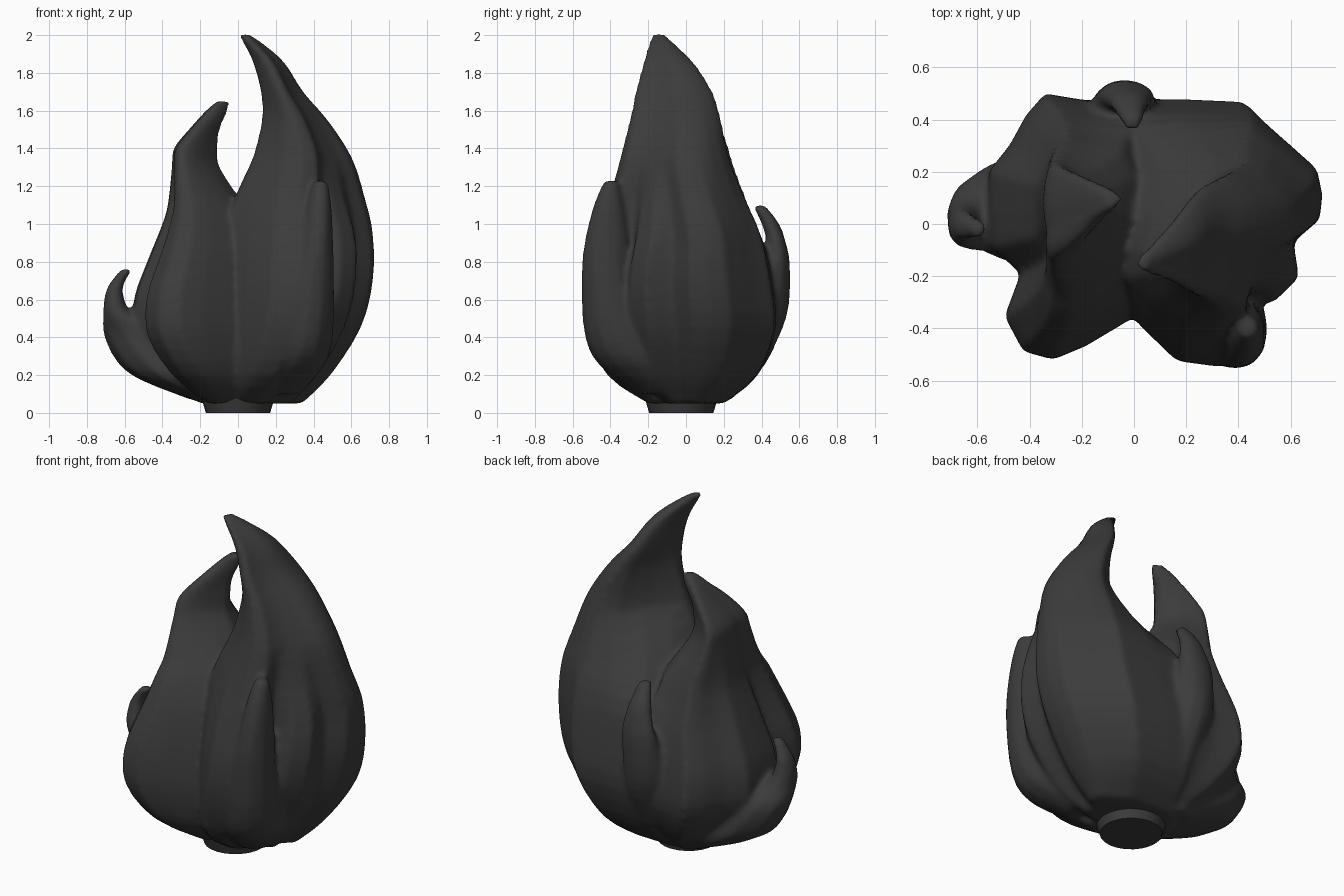
import bpy, bmesh, math

charcoal = bpy.data.materials.new("charcoal")
charcoal.diffuse_color = (0.045, 0.045, 0.045, 1)


def normalise(points):
    xs, ys = [p[0] for p in points], [p[1] for p in points]
    cx, cy = (min(xs) + max(xs)) / 2, (min(ys) + max(ys)) / 2
    hx, hy = (max(xs) - min(xs)) / 2, (max(ys) - min(ys)) / 2
    return [((x - cx) / hx, (y - cy) / hy) for x, y in points]


def spline(a, b, c, d, t):
    return [0.5 * (2 * q + (r - p) * t + (2 * p - 5 * q + 4 * r - s) * t * t
            + (3 * q - p - 3 * r + s) * t ** 3) for p, q, r, s in zip(a, b, c, d)]


def tongue(bm, sections, low, high, z_blend=(0.9, 1.35)):
    """Loft sections (z, x0, x1, y0, y1), changing from the low to the high outline."""
    low, high = normalise(low), normalise(high)
    rows, n = [], len(sections)
    for i in range(n - 1):
        near = [sections[min(max(i + k, 0), n - 1)] for k in (-1, 0, 1, 2)]
        rows += [spline(*near, t / 3) for t in range(3)]
    rows.append(sections[-1])
    rings = []
    for z, x0, x1, y0, y1 in rows:
        f = min(max((z - z_blend[0]) / (z_blend[1] - z_blend[0]), 0), 1)
        ring = []
        for (ax, ay), (bx, by) in zip(low, high):
            u, v = ax + (bx - ax) * f, ay + (by - ay) * f
            ring.append(bm.verts.new(((x0 + x1) / 2 + u * (x1 - x0) / 2,
                                      (y0 + y1) / 2 + v * (y1 - y0) / 2, z)))
        rings.append(ring)
    faces = [bm.faces.new(rings[0][::-1]), bm.faces.new(rings[-1])]
    m = len(low)
    for a, b in zip(rings, rings[1:]):
        for i in range(m):
            j = (i + 1) % m
            faces.append(bm.faces.new((a[i], a[j], b[j], b[i])))
    bmesh.ops.recalc_face_normals(bm, faces=faces)


circle = [(math.cos(k * math.pi / 6), math.sin(k * math.pi / 6)) for k in range(12)]
bm = bmesh.new()

# Tall right tongue: lobed below, three-cornered above
tongue(bm, [(.05, -.12, .34, -.2, .2), (.2, -.1, .49, -.42, .38), (.45, -.08, .65, -.53, .475),
            (.7, -.06, .715, -.54, .455), (.95, -.05, .715, -.47, .4), (1.13, -.02, .675, -.41, .32),
            (1.35, .075, .605, -.35, .23), (1.55, .125, .475, -.3, .19), (1.7, .12, .345, -.27, .145),
            (1.85, .08, .25, -.23, .05), (1.95, .03, .14, -.2, -.05), (2.005, 0, .06, -.18, -.11)],
       [(-.06, -.26), (.05, -.39), (.18, -.51), (.33, -.53), (.43, -.43), (.41, -.29), (.53, -.29),
        (.62, -.2), (.6, -.06), (.7, .03), (.71, .13), (.69, .23), (.59, .32), (.51, .39),
        (.44, .46), (.2, .47), (0, .47), (-.06, .3), (-.06, -.1)],
       [(-.95, -.4), (-.7, -.65), (-.35, -.9), (0, -1), (.3, -.9), (.36, -.68), (.45, -.5),
        (.58, -.34), (.74, -.15), (.92, 0), (1, .2), (.97, .45), (.85, .65), (.6, .87),
        (.3, 1), (-.05, .85), (-.4, .5), (-.75, .1), (-1, -.2)])

# Shorter left tongue
tongue(bm, [(.05, -.2, .12, -.2, .2), (.2, -.4, .1, -.41, .38), (.4, -.54, .08, -.51, .49),
            (.6, -.55, .06, -.51, .49), (.8, -.48, .05, -.45, .44), (1.0, -.4, .03, -.36, .37),
            (1.11, -.37, .02, -.28, .33), (1.3, -.35, -.095, -.17, .26), (1.4, -.34, -.105, -.13, .23),
            (1.5, -.26, -.095, -.07, .2), (1.6, -.17, -.05, .02, .16), (1.65, -.11, -.045, .05, .13)],
       [(.05, -.27), (-.05, -.36), (-.2, -.45), (-.32, -.5), (-.43, -.47), (-.5, -.34),
        (-.44, -.18), (-.55, -.08), (-.56, .05), (-.56, .2), (-.48, .3), (-.42, .41),
        (-.35, .49), (-.2, .465), (0, .47), (.05, .3), (.05, -.1)],
       [(.6, -.35), (.3, -.6), (-.1, -.85), (-.5, -1), (-.8, -.95), (-.92, -.7), (-.9, -.4),
        (-.96, -.15), (-1, .1), (-.98, .4), (-.9, .7), (-.8, .9), (-.6, 1), (-.2, .85),
        (.3, .65), (.8, .35), (1, 0)])

# Small flickers on the left, front right and back
tongue(bm, [(.07, -.25, 0, -.15, .25), (.18, -.53, .05, -.2, .3), (.28, -.65, -.05, -.17, .28),
            (.42, -.715, -.25, -.12, .22), (.52, -.715, -.54, -.1, .11), (.6, -.71, -.6, -.08, .07),
            (.68, -.685, -.605, -.06, .05), (.765, -.615, -.55, -.05, .01)], circle, circle)
tongue(bm, [(.1, .1, .32, -.25, 0), (.25, .15, .46, -.46, -.08), (.42, .2, .505, -.54, -.18),
            (.7, .27, .51, -.555, -.28), (.9, .33, .505, -.54, -.3), (1.1, .365, .495, -.49, -.33),
            (1.23, .4, .475, -.435, -.36)], circle, circle)
tongue(bm, [(.25, -.1, .06, .2, .42), (.45, -.16, .1, .2, .515), (.6, -.17, .09, .3, .55),
            (.8, -.14, .08, .41, .55), (.9, -.11, .07, .425, .53), (1.0, -.08, .05, .4, .495),
            (1.1, -.04, .03, .35, .42)], circle, circle)

# Fuse all the tongues into one soft skin
mesh = bpy.data.meshes.new("flame")
bm.to_mesh(mesh)
bm.free()
flame = bpy.data.objects.new("flame", mesh)
bpy.context.collection.objects.link(flame)
fuse = flame.modifiers.new("fuse", 'REMESH')
fuse.mode = 'VOXEL'
fuse.voxel_size = 0.016
fuse.use_smooth_shade = True
soften = flame.modifiers.new("soften", 'SMOOTH')
soften.factor = 0.5
soften.iterations = 8

# Round foot
bpy.ops.mesh.primitive_cone_add(vertices=24, radius1=.17, radius2=.2, depth=.1, location=(0, -.025, .05))
foot = bpy.context.object
foot.name = "foot"
bpy.ops.object.shade_smooth_by_angle()

for obj in (flame, foot):
    obj.data.materials.append(charcoal)
